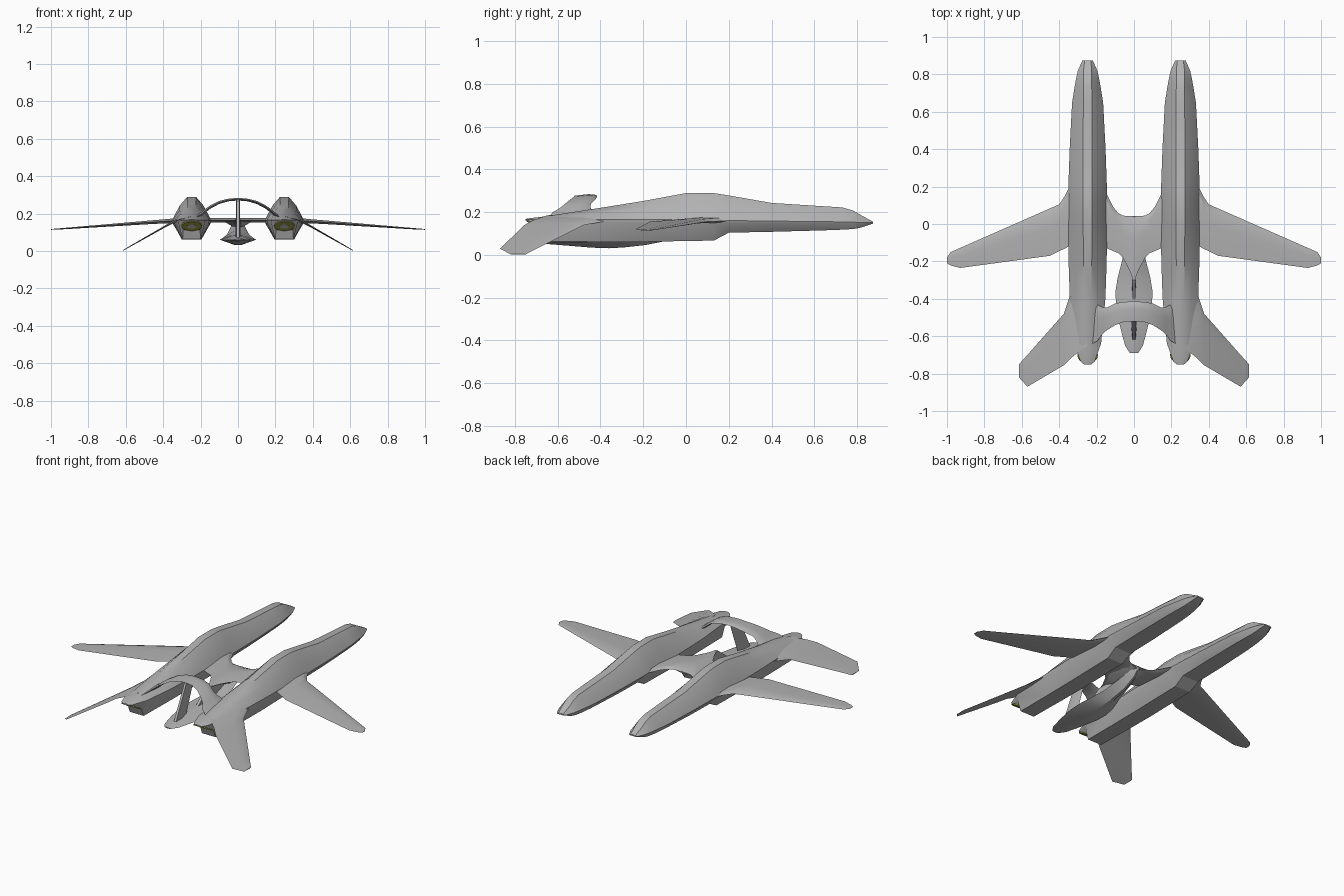
import bpy, bmesh, math
from mathutils import Vector

cube = bpy.data.objects.get("Cube")
if cube:
    bpy.data.objects.remove(cube, do_unlink=True)


def material(name, rgb):
    m = bpy.data.materials.new(name)
    m.use_nodes = True
    m.diffuse_color = (*rgb, 1)
    m.node_tree.nodes["Principled BSDF"].inputs["Base Color"].default_value = (*rgb, 1)
    return m


HULL = material("hull grey", (0.45, 0.45, 0.45))
GLOW = material("engine yellow", (0.38, 0.38, 0.06))
PALE = material("engine core pale", (0.6, 0.6, 0.58))


def loft(name, rings, mat=HULL, mirror=False, angle=25):
    """Skin a list of equal-length point rings and cap both ends."""
    bm = bmesh.new()
    loops = [[bm.verts.new(p) for p in r] for r in rings]
    n = len(loops[0])
    for a, b in zip(loops, loops[1:]):
        for i in range(n):
            j = (i + 1) % n
            bm.faces.new((a[i], a[j], b[j], b[i]))
    bm.faces.new(loops[0])
    bm.faces.new(loops[-1])
    bmesh.ops.recalc_face_normals(bm, faces=bm.faces)
    me = bpy.data.meshes.new(name)
    bm.to_mesh(me)
    bm.free()
    me.materials.append(mat)
    me.shade_smooth()
    me.set_sharp_from_angle(angle=math.radians(angle))
    ob = bpy.data.objects.new(name, me)
    bpy.context.collection.objects.link(ob)
    if mirror:
        ob.modifiers.new("Mirror", 'MIRROR').use_mirror_merge = False
    return ob


def foil(x, lead, trail, z, t):
    """Thin wing section across y at span position x."""
    c = lead - trail
    return [(x, lead, z - t * 0.1), (x, lead - 0.12 * c, z + t * 0.4),
            (x, lead - 0.4 * c, z + t * 0.5), (x, trail, z),
            (x, lead - 0.4 * c, z - t * 0.5), (x, lead - 0.12 * c, z - t * 0.4)]


def both_sides(stations):
    """Extend centre-to-right stations to a full symmetric span."""
    return [(-s[0], *s[1:]) for s in stations[:0:-1]] + stations


# Twin hulls: y, half width, top z, waist z, bottom z, top and bottom half widths
CX = 0.248


def hull_ring(y, w, zt, zm, zb, wt, wb):
    half = [(wt, zt), (w * 0.62, zm + 0.62 * (zt - zm)), (w, zm),
            (w * 0.96, zm - 0.2 * (zm - zb)), (wb, zb)]
    return ([(CX + x, y, z) for x, z in half]
            + [(CX - x, y, z) for x, z in reversed(half)])


hull = [
    (-0.75, 0.020, 0.168, 0.165, 0.162, 0.010, 0.012),
    (-0.735, 0.038, 0.171, 0.165, 0.155, 0.014, 0.030),
    (-0.66, 0.064, 0.180, 0.165, 0.113, 0.018, 0.045),
    (-0.64, 0.072, 0.183, 0.165, 0.063, 0.018, 0.048),
    (-0.40, 0.095, 0.220, 0.165, 0.061, 0.020, 0.050),
    (-0.20, 0.102, 0.252, 0.165, 0.061, 0.022, 0.052),
    (0.00, 0.104, 0.289, 0.165, 0.065, 0.024, 0.052),
    (0.13, 0.104, 0.289, 0.163, 0.067, 0.024, 0.052),
    (0.20, 0.103, 0.278, 0.161, 0.104, 0.024, 0.055),
    (0.40, 0.096, 0.243, 0.158, 0.108, 0.024, 0.055),
    (0.65, 0.083, 0.227, 0.156, 0.115, 0.023, 0.050),
    (0.73, 0.070, 0.222, 0.154, 0.118, 0.022, 0.045),
    (0.78, 0.061, 0.208, 0.153, 0.121, 0.022, 0.040),
    (0.82, 0.052, 0.185, 0.152, 0.128, 0.022, 0.035),
    (0.875, 0.028, 0.155, 0.151, 0.147, 0.016, 0.020)]
loft("hull", [hull_ring(*s) for s in hull], mirror=True)


# Engine exhausts: tilted oval plates under each tail
def exhaust(name, scale, lift, mat):
    t, n = Vector((0, -0.87, 0.493)), Vector((0, -0.493, -0.87))
    c = Vector((CX, -0.70, 0.1355))
    rings = []
    for h in (lift - 0.007, lift):
        rings.append([c + n * h + Vector((0.055 * scale * math.cos(a), 0, 0))
                      + t * (0.05 * scale * math.sin(a))
                      for a in (math.tau * k / 16 for k in range(16))])
    loft(name, rings, mat, mirror=True)


exhaust("exhaust_ring", 1.0, 0.004, GLOW)
exhaust("exhaust_core", 0.45, 0.006, PALE)

# Main wings: span x, leading y, trailing y, z, thickness
main = [(0.25, 0.21, -0.11, 0.163, 0.030), (0.35, 0.19, -0.12, 0.161, 0.026),
        (0.37, 0.15, -0.132, 0.160, 0.024), (0.40, 0.105, -0.145, 0.158, 0.022),
        (0.45, 0.083, -0.17, 0.155, 0.020), (0.93, -0.128, -0.235, 0.120, 0.007),
        (0.98, -0.15, -0.222, 0.117, 0.005), (1.0, -0.18, -0.21, 0.115, 0.003)]
loft("main_wing", [foil(*s) for s in main], mirror=True)

# Swept tail fins drooping outward
tail = [(0.25, -0.32, -0.65, 0.185, 0.022), (0.335, -0.36, -0.715, 0.162, 0.016),
        (0.375, -0.48, -0.755, 0.140, 0.012), (0.57, -0.70, -0.87, 0.029, 0.006),
        (0.615, -0.75, -0.82, 0.003, 0.004)]
loft("tail_fin", [foil(*s) for s in tail], mirror=True)

# Centre wing joining the hulls, with a pointed trailing tail
centre = [(0.0, 0.042, -0.31, 0.164, 0.026), (0.025, 0.042, -0.245, 0.164, 0.025),
          (0.06, 0.045, -0.18, 0.164, 0.024), (0.085, 0.06, -0.155, 0.164, 0.023),
          (0.11, 0.09, -0.145, 0.164, 0.023), (0.145, 0.16, -0.13, 0.164, 0.025),
          (0.24, 0.20, -0.12, 0.164, 0.028)]
loft("centre_wing", [foil(*s) for s in both_sides(centre)])

# Rear arch bridging the hulls
arch = [(0.0, -0.415, -0.52, 0.277, 0.014), (0.05, -0.416, -0.522, 0.273, 0.014),
        (0.10, -0.424, -0.54, 0.260, 0.016), (0.145, -0.447, -0.568, 0.237, 0.018),
        (0.17, -0.445, -0.59, 0.219, 0.020), (0.195, -0.43, -0.625, 0.198, 0.020),
        (0.235, -0.42, -0.645, 0.172, 0.020)]
loft("rear_arch", [foil(*s) for s in both_sides(arch)], angle=35)

# Slung pod: y, half width, top z, waist z, bottom z
pod = [(-0.69, 0.022, 0.064, 0.060, 0.057), (-0.65, 0.048, 0.070, 0.060, 0.051),
       (-0.55, 0.074, 0.080, 0.060, 0.043), (-0.44, 0.096, 0.086, 0.060, 0.034),
       (-0.36, 0.099, 0.088, 0.061, 0.031), (-0.29, 0.088, 0.094, 0.066, 0.035),
       (-0.19, 0.062, 0.115, 0.085, 0.046), (-0.08, 0.045, 0.145, 0.115, 0.068),
       (0.01, 0.030, 0.160, 0.145, 0.115), (0.04, 0.015, 0.164, 0.160, 0.154)]
rings = []
for y, w, zt, zm, zb in pod:
    k = w * 0.14
    rings.append([(k, y, zt), (w, y, zm), (k, y, zb), (-k, y, zb), (-w, y, zm), (-k, y, zt)])
loft("pod", rings)

# Fairing under the centre wing
rings = []
for y, w, d in ((-0.22, 0.02, 0.004), (-0.13, 0.075, 0.025), (-0.02, 0.075, 0.025), (0.035, 0.05, 0.004)):
    rings.append([(w, y, 0.158), (w * 0.4, y, 0.156 - d), (-w * 0.4, y, 0.156 - d), (-w, y, 0.158)])
loft("wing_fairing", rings)


# Upright plates: pod pylon and arch strut, as (leading y, trailing y, z, half thickness)
def plate(name, levels):
    rings = []
    for a, b, z, t in levels:
        m = (a + b) / 2
        rings.append([(0, a, z), (t, m, z), (t * 0.6, b, z), (-t * 0.6, b, z), (-t, m, z)])
    loft(name, rings)


plate("pod_pylon", [(-0.10, -0.42, 0.075, 0.012), (-0.08, -0.36, 0.12, 0.014),
                    (-0.06, -0.30, 0.165, 0.016)])
plate("arch_strut", [(-0.51, -0.62, 0.070, 0.013), (-0.43, -0.515, 0.276, 0.011)])
